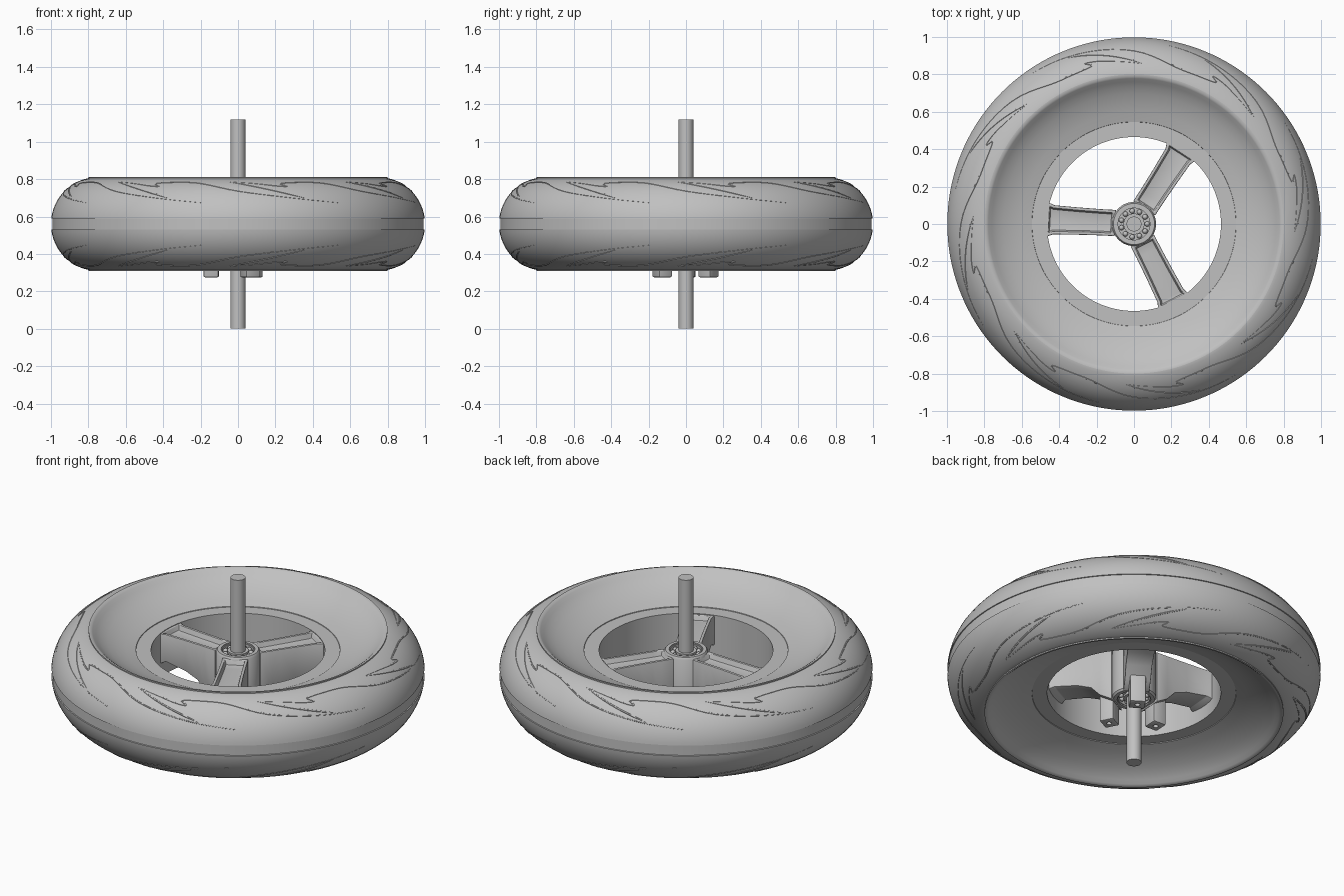
import bpy, bmesh
from math import sin, cos, pi, radians
from mathutils import Vector, Matrix

if "Cube" in bpy.data.objects:
    bpy.data.objects.remove(bpy.data.objects["Cube"])

MID = 0.56  # height of the wheel's middle plane

grey = bpy.data.materials.new("plain_grey")
grey.use_nodes = True
colour = (0.53, 0.53, 0.53, 1)
grey.diffuse_color = colour
grey.node_tree.nodes["Principled BSDF"].inputs["Base Color"].default_value = colour


def finish(mesh):
    mesh.materials.clear()
    mesh.materials.append(grey)
    for poly in mesh.polygons:
        poly.use_smooth = True
        poly.material_index = 0
    mesh.set_sharp_from_angle(angle=radians(35))


def make(name, bm):
    bmesh.ops.recalc_face_normals(bm, faces=bm.faces)
    mesh = bpy.data.meshes.new(name)
    bm.to_mesh(mesh)
    bm.free()
    finish(mesh)
    ob = bpy.data.objects.new(name, mesh)
    bpy.context.collection.objects.link(ob)
    return ob


def skin(bm, rings, closed):
    """Join rings of points into a tube, capped unless it closes on itself."""
    rows = [[bm.verts.new(p) for p in ring] for ring in rings]
    n = len(rows[0])
    for i in range(len(rows) if closed else len(rows) - 1):
        a, b = rows[i], rows[(i + 1) % len(rows)]
        for j in range(n):
            k = (j + 1) % n
            bm.faces.new((a[j], a[k], b[k], b[j]))
    if not closed:
        bm.faces.new(rows[0])
        bm.faces.new(rows[-1])


def lathe(name, profile, steps=64):
    """Turn a closed (radius, height) outline about the wheel axis."""
    bm = bmesh.new()
    turns = [2 * pi * i / steps for i in range(steps)]
    skin(bm, [[(r * cos(a), r * sin(a), z) for r, z in profile] for a in turns], True)
    return make(name, bm)


def mirrored(half):
    """Complete an outline given as (radius, offset above the middle plane)."""
    return [(r, MID + z) for r, z in half] + [(r, MID - z) for r, z in reversed(half)]


def apply_modifiers(ob):
    dg = bpy.context.evaluated_depsgraph_get()
    mesh = bpy.data.meshes.new_from_object(ob.evaluated_get(dg))
    ob.modifiers.clear()
    ob.data = mesh
    finish(mesh)


# Tyre: round section with a shallow band round the middle
def tread(t):
    return 0.751 + 0.249 * cos(t), 0.25 * sin(t)


crown = [tread(radians(7 + 71.5 * i / 20)) for i in range(21)]
lathe("tyre", mirrored([(0.993, 0.029)] + crown + [(0.79, 0.245), (0.79, 0.2)]), 144)


# Tread pattern: thin lines along (degrees round, degrees up the section) paths
def spline(pts, n=5):
    p = [Vector(q) for q in pts]
    p = [2 * p[0] - p[1]] + p + [2 * p[-1] - p[-2]]
    out = []
    for a, b, c, d in zip(p, p[1:], p[2:], p[3:]):
        for i in range(n):
            s = i / n
            out.append(0.5 * (2 * b + (c - a) * s + (2 * a - 5 * b + 4 * c - d) * s ** 2
                              + (3 * b - a - 3 * c + d) * s ** 3))
    return out + [p[-2]]


def tread_line(bm, pts, turn, side, width):
    centre, out = [], []
    for u, t in spline(pts):
        a, t = radians(u + turn), radians(t)
        r, z = tread(t)
        normal = Vector((cos(t) * cos(a), cos(t) * sin(a), side * sin(t)))
        centre.append(Vector((r * cos(a), r * sin(a), MID + side * z)) - normal * width * 0.4)
        out.append(normal)
    rings, last = [], len(centre) - 1
    for i, c in enumerate(centre):
        along = (centre[min(i + 1, last)] - centre[max(i - 1, 0)]).normalized()
        across = along.cross(out[i]).normalized()
        w = width * (0.6 + 0.4 * min(1, 4 * i / last, 4 * (last - i) / last))
        rings.append([c + w * (across * cos(k * pi / 3) + out[i] * sin(k * pi / 3))
                      for k in range(6)])
    skin(bm, rings, False)


hooked = [(-18, 64), (-10, 60), (-3, 55), (1, 54), (-1, 60), (6, 63),
          (15, 61), (29, 45), (47, 34), (63, 27)]
slash = [(26, 64), (40, 47), (51, 34)]
bm = bmesh.new()
for side in (1, -1):
    for i in range(8):
        tread_line(bm, hooked, 16 + 45 * i, side, 0.005)
        tread_line(bm, slash, 16 + 45 * i, side, 0.006)
make("tread_lines", bm)

# Rim: dished on both faces, stepping to a flat ring round the opening
lathe("rim", mirrored([(0.465, 0.13), (0.545, 0.13), (0.546, 0.134), (0.6, 0.149),
                       (0.65, 0.166), (0.7, 0.189), (0.735, 0.209), (0.76, 0.228),
                       (0.778, 0.244), (0.788, 0.251), (0.8, 0.252), (0.8, 0.2)]), 128)

# Hub, bearings and axle
lathe("hub", [(0.09, 0.39), (0.11, 0.39), (0.118, 0.4), (0.118, 0.685),
              (0.11, 0.697), (0.09, 0.697)])
lathe("bearing_core", [(0.02, 0.42), (0.095, 0.42), (0.095, 0.67), (0.02, 0.67)])
for label, z in (("upper", 0.675), ("lower", 0.412)):
    for part, r0, r1 in (("outer", 0.085, 0.1), ("inner", 0.035, 0.056)):
        lathe(f"{label}_{part}_race", [(r0, z - 0.015), (r1, z - 0.015),
                                       (r1, z + 0.015), (r0, z + 0.015)])
    bm = bmesh.new()
    for i in range(11):
        a = 2 * pi * i / 11
        bmesh.ops.create_uvsphere(bm, u_segments=12, v_segments=8, radius=0.014,
                                  matrix=Matrix.Translation((0.07 * cos(a), 0.07 * sin(a), z)))
    make(f"{label}_bearing_balls", bm)


def cylinder(name, radius, z0, z1, x=0):
    bm = bmesh.new()
    bmesh.ops.create_cone(bm, cap_ends=True, segments=32, radius1=radius, radius2=radius,
                          depth=z1 - z0, matrix=Matrix.Translation((x, 0, (z0 + z1) / 2)))
    return make(name, bm)


cylinder("axle", 0.04, 0, 1.12)


def bevel(ob, width):
    mod = ob.modifiers.new("bevel", "BEVEL")
    mod.width, mod.segments, mod.limit_method = width, 2, "ANGLE"
    apply_modifiers(ob)


# Spokes: pocketed on top, deeper at the hub, each with a drilled foot
for i in range(3):
    bm = bmesh.new()
    sections = [(0.1, 0.07, 0.38), (0.17, 0.07, 0.42), (0.22, 0.071, 0.475),
                (0.3, 0.073, 0.505), (0.43, 0.078, 0.525), (0.472, 0.095, 0.505)]
    skin(bm, [[(r, -w, low), (r, w, low), (r, w, 0.686), (r, -w, 0.686)]
              for r, w, low in sections], False)
    bmesh.ops.recalc_face_normals(bm, faces=bm.faces)
    bm.normal_update()
    top = [f for f in bm.faces if f.normal.z > 0.9]
    for thickness, drop in ((0.016, 0), (0.006, 0.03)):
        bmesh.ops.inset_region(bm, faces=top, thickness=thickness, use_even_offset=True)
        bmesh.ops.translate(bm, verts=list({v for f in top for v in f.verts}),
                            vec=(0, 0, -drop))
    spoke = make(f"spoke_{i + 1}", bm)
    bevel(spoke, 0.004)

    bm = bmesh.new()
    bmesh.ops.create_cube(bm, size=1, matrix=Matrix.Translation((0.143, 0, 0.375))
                          @ Matrix.Diagonal((0.08, 0.085, 0.2, 1)))
    foot = make(f"spoke_foot_{i + 1}", bm)
    bevel(foot, 0.008)
    cutter = cylinder("hole_cutter", 0.014, 0.2, 0.33, 0.145)
    cutter.hide_render = True
    mod = foot.modifiers.new("hole", "BOOLEAN")
    mod.operation, mod.solver, mod.object = "DIFFERENCE", "EXACT", cutter
    apply_modifiers(foot)
    bpy.data.objects.remove(cutter)
    for ob in (spoke, foot):
        ob.data.transform(Matrix.Rotation(radians(57 + 120 * i), 4, "Z"))
